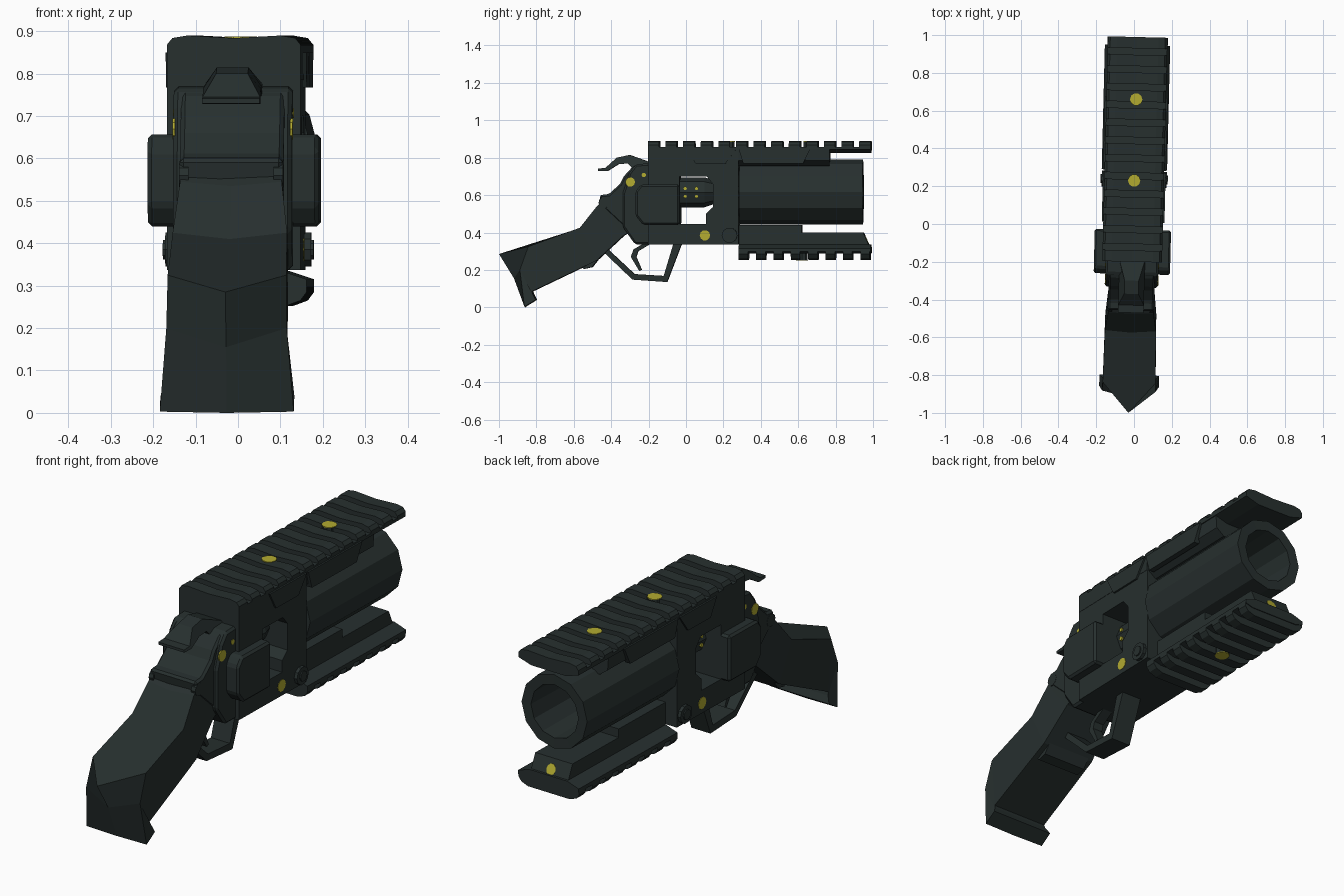
import bpy, bmesh, math

if "Cube" in bpy.data.objects:
    bpy.data.objects.remove(bpy.data.objects["Cube"])

def material(name, rgb):
    m = bpy.data.materials.new(name)
    m.diffuse_color = (*rgb, 1)
    m.use_nodes = True
    m.node_tree.nodes["Principled BSDF"].inputs["Base Color"].default_value = m.diffuse_color
    return m

GREY = material("dark_gunmetal", (0.020, 0.029, 0.028))
YELLOW = material("yellow_marker", (0.45, 0.41, 0.03))

def finish(name, bm, mat, bevel=0):
    """Turn a bmesh into an object, set on the model's slightly yawed centre line."""
    bmesh.ops.recalc_face_normals(bm, faces=bm.faces)
    if bevel:
        edges = [e for e in bm.edges if e.calc_face_angle(0) > 0.5]
        bmesh.ops.bevel(bm, geom=edges, offset=bevel, segments=1, affect='EDGES', clamp_overlap=True)
    me = bpy.data.meshes.new(name)
    bm.to_mesh(me)
    bm.free()
    me.materials.append(mat)
    ob = bpy.data.objects.new(name, me)
    bpy.context.collection.objects.link(ob)
    ob.rotation_euler.z = -0.025
    ob.location.x = -0.005
    return ob

def loft(bm, rings):
    """Skin closed rings of points and cap both ends."""
    vs = [[bm.verts.new(p) for p in r] for r in rings]
    n = len(vs[0])
    for a, b in zip(vs, vs[1:]):
        for i in range(n):
            bm.faces.new((a[i], a[(i + 1) % n], b[(i + 1) % n], b[i]))
    bm.faces.new(vs[0])
    bm.faces.new(vs[-1])

def prism(name, pts, spans, axis='X', mat=GREY, bevel=0):
    """Extrude a 2D outline along an axis, once for each span."""
    put = {'X': lambda p, t: (t, p[0], p[1]),
           'Y': lambda p, t: (p[0], t, p[1]),
           'Z': lambda p, t: (p[0], p[1], t)}[axis]
    bm = bmesh.new()
    for a, b in spans:
        loft(bm, [[put(p, a) for p in pts], [put(p, b) for p in pts]])
    return finish(name, bm, mat, bevel)

def lathe(name, prof, n, cz):
    """Revolve an (r, y) profile about the y axis at height cz."""
    bm = bmesh.new()
    rings = [[(r * math.cos(2 * math.pi * i / n), y, cz + r * math.sin(2 * math.pi * i / n))
              for i in range(n)] for r, y in prof]
    loft(bm, rings)
    return finish(name, bm, GREY)

def circle(u, v, r, n=10):
    return [(u + r * math.cos(2 * math.pi * i / n), v + r * math.sin(2 * math.pi * i / n)) for i in range(n)]

def sym(pts):
    return pts + [(-x, z) for x, z in reversed(pts) if x]

def mid(h):
    return [(-h, h)]

def sides(a, b):
    return [(a, b), (-b, -a)]

# Receiver with the chamber window cut through it
receiver = prism("receiver", [(-.2, .85), (-.2, .337), (.285, .337), (.285, .85)], mid(.157))
cutter = prism("window_cutter", [(-.03, .70), (.115, .70), (.147, .66), (.147, .535), (.11, .50),
               (.11, .445), (-.03, .445)], mid(.4))
cutter.hide_render = True
mod = receiver.modifiers.new("window", 'BOOLEAN')
mod.operation, mod.solver, mod.object = 'DIFFERENCE', 'EXACT', cutter
bpy.context.view_layer.objects.active = receiver
bpy.ops.object.modifier_apply(modifier=mod.name)
bpy.data.objects.remove(cutter)

# Narrower rear of the receiver and the tang above the stock
prism("receiver_rear", [(-.19, .77), (-.265, .765), (-.30, .72), (-.335, .61), (-.335, .43),
      (-.27, .337), (-.19, .337)], mid(.14), bevel=.01)
prism("rear_frame", [(-.46, .60), (-.41, .605), (-.35, .66), (-.33, .70), (-.28, .755), (-.2, .77),
      (-.2, .5), (-.32, .42), (-.45, .54)], mid(.122), bevel=.01)
prism("side_covers", [(-.265, .62), (-.235, .657), (-.03, .657), (-.03, .44), (-.225, .44), (-.265, .49)],
      sides(.12, .202), bevel=.01)
lathe("chamber", [(.06, -.05), (.08, -.04), (.08, .10), (.06, .16)], 8, .615)

# Barrel with open bore
lathe("barrel", [(.04, .28), (.173, .288), (.173, .947), (.125, .945), (.115, .36), (.01, .36)], 12, .617)

# Top rail
prism("rail_block", sym([(.12, .77), (.158, .785), (.158, .85)]), [(-.2, .285)], 'Y')
prism("rail_barrel_block", sym([(.11, .755), (.15, .785), (.155, .85)]), [(.28, .77)], 'Y')
prism("rail_plate", sym([(.09, .825), (.158, .845), (.158, .858), (.115, .858)]), [(-.2, .99)], 'Y')
pitch = (.99 - .06 + .2) / 12
prism("rail_teeth", sym([(.158, .85), (.158, .868), (.145, .884), (.11, .89), (0, .884)]),
      [(-.2 + i * pitch, -.14 + i * pitch) for i in range(13)], 'Y')
prism("rail_side_plate_rear", [(.01, .85), (.275, .85), (.215, .768), (.055, .768)], sides(.14, .166))
prism("rail_side_plate_front", [(.285, .85), (.67, .85), (.63, .768), (.31, .768)], sides(.14, .166))

# Lower rail
prism("fore_end", [(.285, .44), (.62, .44), (.62, .40), (.95, .40), (.99, .31), (.285, .31)], mid(.098))
prism("lower_rail_plate", sym([(.10, .335), (.16, .315), (.16, .298), (.12, .287)]), [(.285, .99)], 'Y')
prism("lower_rail_teeth", sym([(.16, .30), (.16, .285), (.145, .265), (.11, .252)]),
      [(.285 + i * .093, .335 + i * .093) for i in range(8)], 'Y')

# Stock: ridge, side and bottom points plus half width at each section
bm = bmesh.new()
rings = []
for (ry, rz), (sy, sz), (by, bz), w in [
        ((-.38, .61), (-.38, .605), (-.28, .41), .115),
        ((-.475, .535), (-.47, .545), (-.33, .385), .12),
        ((-.575, .41), (-.565, .425), (-.475, .25), .135),
        ((-1.0, .285), (-.84, .325), (-.82, .085), .14),
        ((-.92, .155), (-.885, .2), (-.815, .07), .142),
        ((-.86, 0), (-.86, .003), (-.80, .04), .158)]:
    rings.append([(0, ry, rz), (w, sy, sz), (w, by, bz), (-w, by, bz), (-w, sy, sz)])
loft(bm, rings)
finish("stock", bm, GREY)
prism("grip_lip", [(-.45, .28), (-.50, .215), (-.545, .205), (-.575, .25), (-.5, .3)], mid(.11))

# Trigger, guard and hammer
prism("trigger_guard", [(-.445, .30), (-.285, .148), (-.10, .135), (-.02, .345), (-.065, .345),
      (-.118, .168), (-.275, .178), (-.425, .318)], mid(.05))
prism("trigger", [(-.22, .345), (-.28, .31), (-.295, .27), (-.25, .195), (-.235, .2), (-.265, .27),
      (-.255, .3), (-.18, .345)], mid(.025))
hammer = prism("hammer", [(-.47, .742), (-.43, .745), (-.37, .80), (-.30, .815), (-.19, .775), (-.20, .72),
               (-.28, .74), (-.31, .77), (-.36, .765), (-.42, .728), (-.47, .73)], mid(.068))
for v in hammer.data.vertices:  # narrow the crest
    if v.co.z > .79:
        v.co.x *= .55

# Pins
prism("hinge_pins", circle(.237, .385, .042), sides(.14, .172))
prism("hinge_pin_cores", circle(.237, .385, .024), sides(.14, .178))
prism("stock_pins", circle(-.435, .56, .03), sides(.10, .123))

# Yellow markers, thin discs flush with their surfaces
prism("marker_receiver_rear", circle(-.295, .67, .026), sides(.136, .142), mat=YELLOW)
prism("marker_receiver_small", circle(-.222, .707, .012), sides(.136, .142), mat=YELLOW)
prism("marker_receiver_low", circle(.105, .385, .028), sides(.153, .159), mat=YELLOW)
for i, (y, z) in enumerate([(-.002, .636), (.058, .636), (-.002, .592), (.058, .592)]):
    prism(f"marker_chamber_{i}", circle(y, z, .01, 6), sides(.071, .079), mat=YELLOW)
for i, y in enumerate((.23, .66)):
    prism(f"top_boss_{i}", circle(0, y, .032), [(.85, .8845)], 'Z')
    prism(f"marker_top_{i}", circle(0, y, .033), [(.884, .888)], 'Z', YELLOW)
prism("bottom_boss", circle(0, .62, .032), [(.2535, .29)], 'Z')
prism("marker_bottom", circle(0, .62, .033), [(.2505, .254)], 'Z', YELLOW)
front = prism("marker_front", circle(0, .355, .024), [(.966, .9715)], 'Y', YELLOW)
for v in front.data.vertices:  # lean with the sloped nose
    v.co.y -= .444 * (v.co.z - .355)
